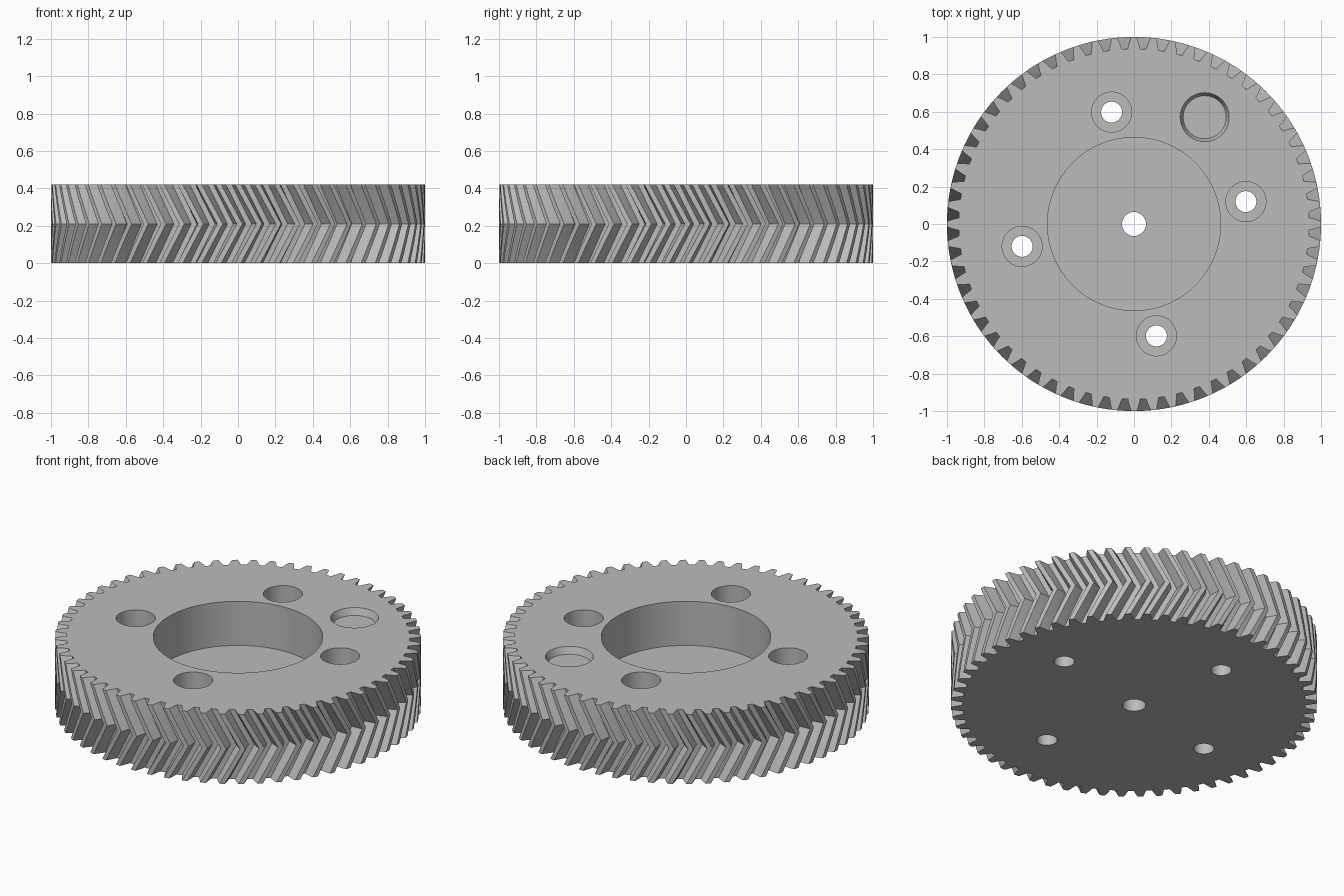
import bpy, bmesh, math

if "Cube" in bpy.data.objects:
    bpy.data.objects.remove(bpy.data.objects["Cube"], do_unlink=True)

HEIGHT = 0.42
TEETH = 60
TWIST = math.radians(6.5)      # turn of each tooth between face and mid plane
SLICES = 12                    # even, so that one ring lies on the mid plane
# One tooth: radius and angle in degrees from the tooth centre
TOOTH = [(0.937, -2.05), (0.968, -1.5), (1.0, -0.85),
         (1.0, 0.85), (0.968, 1.5), (0.937, 2.05)]

grey = bpy.data.materials.new("plain grey")
grey.use_nodes = True
colour = (0.5, 0.5, 0.5, 1)
grey.diffuse_color = colour
grey.node_tree.nodes["Principled BSDF"].inputs["Base Color"].default_value = colour


def make_object(name, bm):
    bmesh.ops.recalc_face_normals(bm, faces=bm.faces)
    mesh = bpy.data.meshes.new(name)
    bm.to_mesh(mesh)
    bm.free()
    mesh.materials.append(grey)
    obj = bpy.data.objects.new(name, mesh)
    bpy.context.collection.objects.link(obj)
    return obj


def loft(name, rings):
    """Join matching rings of points and cap both ends."""
    bm = bmesh.new()
    loops = [[bm.verts.new(p) for p in ring] for ring in rings]
    count = len(loops[0])
    for low, high in zip(loops, loops[1:]):
        for i in range(count):
            j = (i + 1) % count
            bm.faces.new((low[i], low[j], high[j], high[i]))
    bm.faces.new(loops[0])
    bm.faces.new(loops[-1])
    return make_object(name, bm)


def gear_ring(z):
    """Outline of the gear at one height, turned towards the mid plane."""
    turn = TWIST * (1 - abs(2 * z / HEIGHT - 1))
    ring = []
    for t in range(TEETH):
        for r, degrees in TOOTH:
            a = math.tau * t / TEETH + math.radians(degrees) + turn
            ring.append((r * math.cos(a), r * math.sin(a), z))
    return ring


def circle(x, y, r, z, sides=64):
    return [(x + r * math.cos(math.tau * i / sides),
             y + r * math.sin(math.tau * i / sides), z) for i in range(sides)]


def drill(target, x, y, profile):
    """Cut a round hole whose profile lists (radius, height) upwards."""
    cutter = loft("cutter", [circle(x, y, r, z) for r, z in profile])
    cutter.hide_render = True
    mod = target.modifiers.new("hole", 'BOOLEAN')
    mod.operation = 'DIFFERENCE'
    mod.solver = 'EXACT'
    mod.object = cutter
    bpy.context.view_layer.objects.active = target
    bpy.ops.object.modifier_apply(modifier=mod.name)
    bpy.data.objects.remove(cutter, do_unlink=True)


# Herringbone gear body
gear = loft("herringbone_gear", [gear_ring(HEIGHT * i / SLICES) for i in range(SLICES + 1)])
ABOVE, BELOW = HEIGHT + 0.1, -0.1
FLOOR = 0.154

# Central recess with its axle hole
drill(gear, 0, 0, [(0.064, BELOW), (0.064, FLOOR), (0.463, FLOOR), (0.463, ABOVE)])

# Four counterbored bolt holes
for k in range(4):
    a = math.atan2(0.12, 0.6) + k * math.pi / 2
    drill(gear, 0.61 * math.cos(a), 0.61 * math.sin(a),
          [(0.056, BELOW), (0.056, FLOOR), (0.107, FLOOR), (0.107, ABOVE)])

# Shallow tapered marker dimple
drill(gear, 0.378, 0.571, [(0.115, HEIGHT - 0.04), (0.131, HEIGHT), (0.131, ABOVE)])

# Smooth round walls, crisp tooth edges
bpy.ops.object.select_all(action='DESELECT')
gear.select_set(True)
bpy.context.view_layer.objects.active = gear
bpy.ops.object.shade_smooth_by_angle(angle=math.radians(20))
